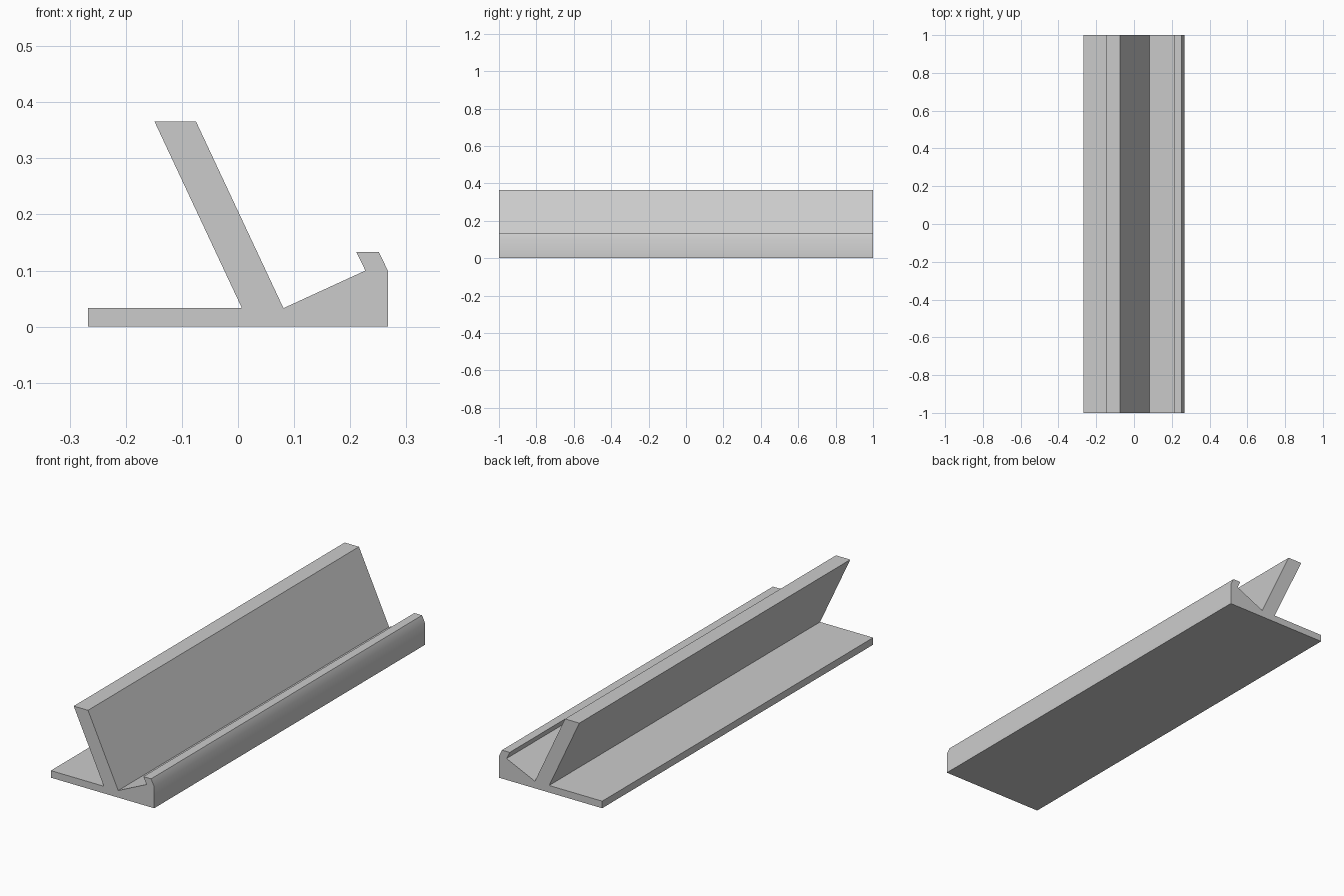
import bpy
import bmesh
import math
from mathutils import Vector

cube = bpy.data.objects.get("Cube")
if cube:
    bpy.data.objects.remove(cube, do_unlink=True)

# Single plain grey
grey = bpy.data.materials.new("light grey")
grey.use_nodes = True
colour = (0.6, 0.6, 0.6, 1)
grey.diffuse_color = colour
grey.node_tree.nodes["Principled BSDF"].inputs["Base Color"].default_value = colour


def extrude_profile(name, points, length):
    """Extrude a closed x-z outline along y, centred on y = 0."""
    bm = bmesh.new()
    face = bm.faces.new([bm.verts.new((x, -length / 2, z)) for x, z in points])
    result = bmesh.ops.extrude_face_region(bm, geom=[face], use_keep_orig=True)
    verts = [v for v in result["geom"] if isinstance(v, bmesh.types.BMVert)]
    bmesh.ops.translate(bm, verts=verts, vec=Vector((0, length, 0)))
    bmesh.ops.recalc_face_normals(bm, faces=bm.faces)
    mesh = bpy.data.meshes.new(name)
    bm.to_mesh(mesh)
    bm.free()
    mesh.materials.append(grey)
    obj = bpy.data.objects.new(name, mesh)
    bpy.context.collection.objects.link(obj)
    return obj


# Outline: base, front wall with hooked lip, sloping ledge, leaning back rest
outline = [
    (-0.267, 0), (0.267, 0), (0.267, 0.1),
    (0.251, 0.133), (0.211, 0.133), (0.227, 0.1),
    (0.081, 0.033), (-0.075, 0.366), (-0.149, 0.366),
    (0.007, 0.033), (-0.267, 0.033),
]
stand = extrude_profile("display_stand", outline, 2)

# Soften only the shallow bend on the outer lip
bpy.ops.object.select_all(action="DESELECT")
stand.select_set(True)
bpy.context.view_layer.objects.active = stand
bpy.ops.object.shade_smooth_by_angle(angle=math.radians(30))
